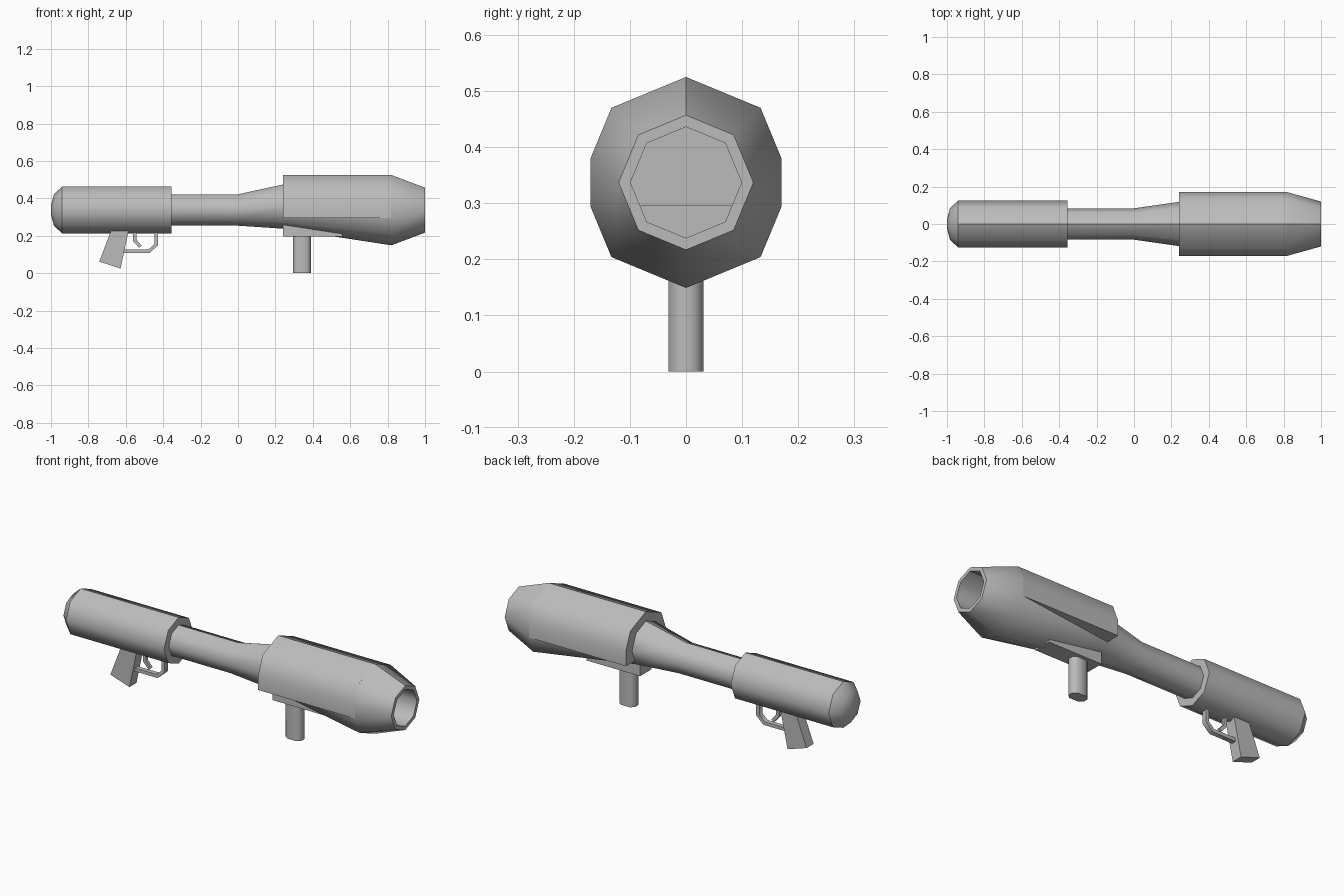
import bpy, bmesh, math
from mathutils import Vector

if "Cube" in bpy.data.objects:
    bpy.data.objects.remove(bpy.data.objects["Cube"])

grey = bpy.data.materials.new("mid_grey")
grey.diffuse_color = (0.5, 0.5, 0.5, 1)
grey.use_nodes = True
grey.node_tree.nodes["Principled BSDF"].inputs["Base Color"].default_value = grey.diffuse_color
AXIS_Z = 0.338


def finish(name, bm, angle=47, seam=False):
    """Clean up, set smooth shading with sharp edges, link the object."""
    bmesh.ops.remove_doubles(bm, verts=bm.verts, dist=1e-4)
    bmesh.ops.recalc_face_normals(bm, faces=bm.faces)
    for f in bm.faces:
        f.smooth = True
    for e in bm.edges:
        on_seam = seam and all(abs(v.co.y) < 1e-4 and v.co.z > AXIS_Z for v in e.verts)
        e.smooth = e.calc_face_angle(0) < math.radians(angle) and not on_seam
    mesh = bpy.data.meshes.new(name)
    bm.to_mesh(mesh)
    bm.free()
    mesh.materials.append(grey)
    ob = bpy.data.objects.new(name, mesh)
    bpy.context.collection.objects.link(ob)
    return ob


def loft(name, rings, **kw):
    """Skin a list of equal-length point rings and cap both ends."""
    bm = bmesh.new()
    vs = [[bm.verts.new(p) for p in ring] for ring in rings]
    n = len(vs[0])
    for a, b in zip(vs, vs[1:]):
        for i in range(n):
            j = (i + 1) % n
            bm.faces.new((a[i], a[j], b[j], b[i]))
    bm.faces.new(vs[0])
    bm.faces.new(vs[-1])
    return finish(name, bm, **kw)


def ring(x, r, z=AXIS_Z, clip=1.0):
    """Octagon with a point on top; clip flattens its two side corners."""
    d = math.sqrt(0.5)
    h = d * (1 - clip) / (1 - d)
    half = [(d, d), (clip, h), (clip, -h), (d, -d)]
    pts = [(0, 1)] + half + [(0, -1)] + [(-y, k) for y, k in reversed(half)]
    return [(x, y * r, z + k * r) for y, k in pts]


def sweep_bar(name, path, w, t):
    """Rectangular bar along a path in the xz plane: w thick, t wide."""
    pts = [Vector((x, 0, z)) for x, z in path]
    rings = []
    for i, p in enumerate(pts):
        a = (p - pts[i - 1]).normalized() if i else None
        b = (pts[i + 1] - p).normalized() if i < len(pts) - 1 else None
        tan = ((a or b) + (b or a)).normalized()
        k = w / 2 / max(0.5, tan.dot(a or b))
        side = Vector((-tan.z, 0, tan.x)) * k
        y = Vector((0, t / 2, 0))
        rings.append([p + side + y, p + side - y, p - side - y, p - side + y])
    return loft(name, rings, angle=50)


# Main tube: thin pipe, flare, front body, muzzle rim and bore
loft("main_tube", [
    ring(-0.37, 0.084), ring(0.0, 0.084), ring(0.24, 0.118, 0.356),
    ring(0.82, 0.188, 0.337, 0.904), ring(1.0, 0.12, 0.337),
    ring(1.0, 0.099, 0.337), ring(0.72, 0.099, 0.337)], seam=True)

# Straight shroud over the upper part of the front body
half = [(0.133, 0.47), (0.17, 0.377), (0.17, 0.295)]
outline = [(0, 0.525)] + half + [(-y, z) for y, z in reversed(half)]
loft("front_shroud", [[(x, y, z) for y, z in outline] for x in (0.24, 0.819)], seam=True)

# Mounting block under the front body
block = [(0.05, 0.32), (0.05, 0.195), (-0.05, 0.195), (-0.05, 0.32)]
loft("grip_mount", [[(x, y, z) for y, z in block] for x in (0.24, 0.56)])

# Rear barrel and its rounded end cap
loft("rear_barrel", [ring(-0.94, 0.125), ring(-0.355, 0.125)], seam=True)
loft("rear_cap", [ring(-0.94, 0.125), ring(-0.984, 0.085), ring(-0.9995, 0.025),
                  ring(-1.0, 0.004)])

# Front handle: stretched octagonal post
sect = [(0.047, 0.014), (0.028, 0.031), (-0.028, 0.031), (-0.047, 0.014),
        (-0.047, -0.014), (-0.028, -0.031), (0.028, -0.031), (0.047, -0.014)]
loft("front_handle", [[(0.342 + x, y, z) for x, y in sect] for z in (0, 0.22)], angle=50)

# Slanted rear grip
side = [(-0.67, 0.25), (-0.58, 0.25), (-0.628, 0.025), (-0.742, 0.062)]
loft("rear_grip", [[(x, y, z) for x, z in side] for y in (-0.03, 0.03)])

# Trigger guard and trigger
sweep_bar("trigger_guard", [(-0.62, 0.118), (-0.475, 0.118), (-0.438, 0.152),
                            (-0.438, 0.24)], 0.018, 0.026)
sweep_bar("trigger", [(-0.552, 0.24), (-0.552, 0.175), (-0.522, 0.142)], 0.018, 0.016)
